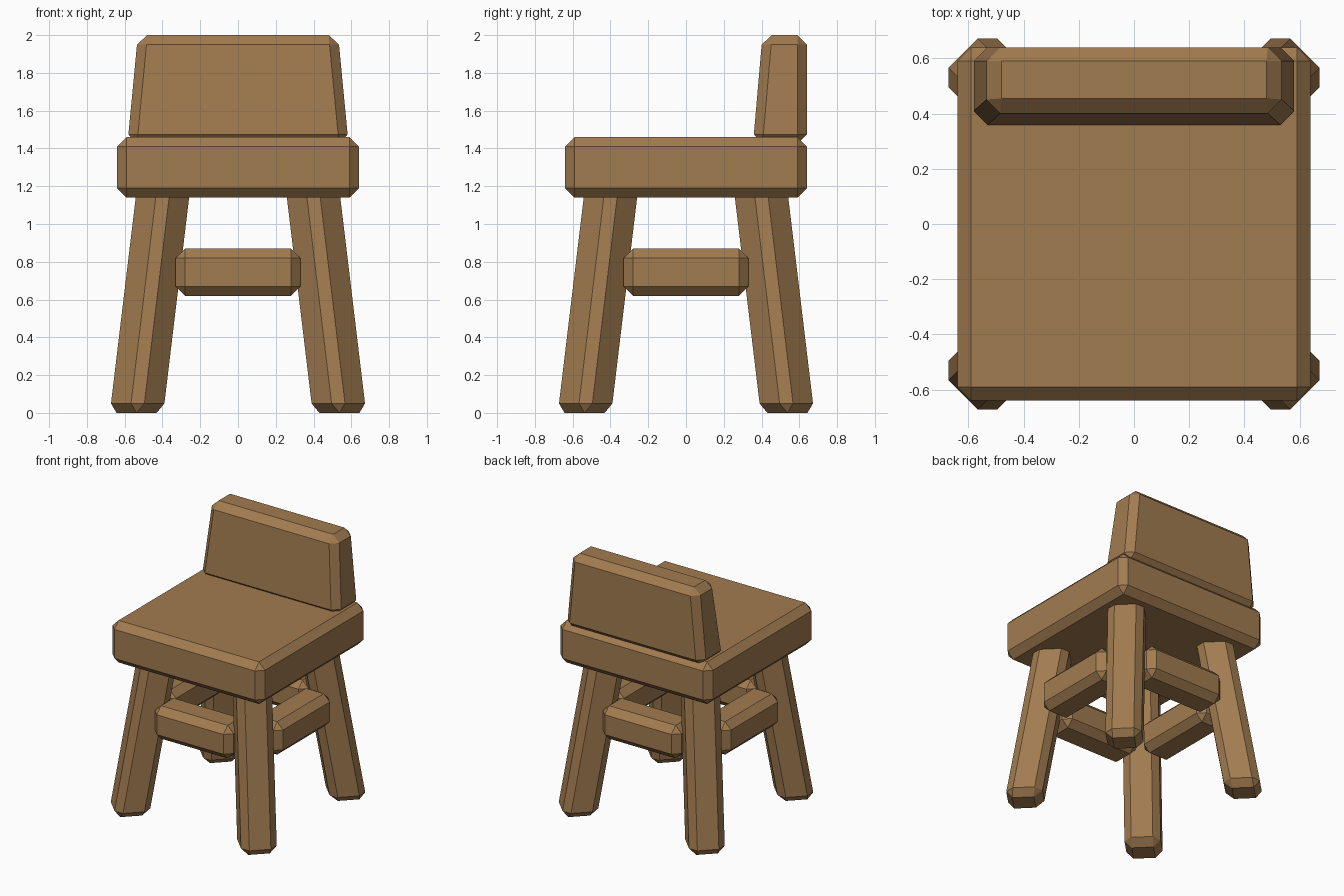
import bpy, bmesh
from math import pi
from mathutils import Matrix, Vector

if "Cube" in bpy.data.objects:
    bpy.data.objects.remove(bpy.data.objects["Cube"])

wood = bpy.data.materials.new("wood")
wood.diffuse_color = (0.36, 0.2, 0.08, 1)
wood.use_nodes = True
wood.node_tree.nodes["Principled BSDF"].inputs["Base Color"].default_value = wood.diffuse_color
BEVEL = 0.05


def block(name, lo, hi, before=None, after=None):
    """Chamfered box between two corners, reshaped before or after chamfering."""
    lo, hi = Vector(lo), Vector(hi)
    bm = bmesh.new()
    bmesh.ops.create_cube(bm, size=1, matrix=Matrix.LocRotScale((lo + hi) / 2, None, hi - lo))
    if before:
        before(bm)
    bmesh.ops.bevel(bm, geom=bm.edges[:], offset=BEVEL, segments=1, profile=0.5, affect='EDGES')
    if after:
        after(bm)
    bmesh.ops.recalc_face_normals(bm, faces=bm.faces[:])
    me = bpy.data.meshes.new(name)
    bm.to_mesh(me)
    bm.free()
    me.materials.append(wood)
    ob = bpy.data.objects.new(name, me)
    bpy.context.collection.objects.link(ob)
    return ob


# Seat
block("seat", (-0.64, -0.64, 1.14), (0.64, 0.64, 1.46))


# Backrest: narrows upward, rear face stays vertical
def taper(bm):
    for v in bm.verts:
        if v.co.z > 1.7:
            v.co.x *= 0.53 / 0.585
            if v.co.y < 0.5:
                v.co.y = 0.405


block("backrest", (-0.585, 0.355, 1.425), (0.585, 0.64, 2.0), before=taper)

# Splayed legs, turned 45 degrees
for yn, sy in (("front", -1), ("back", 1)):
    for xn, sx in (("left", -1), ("right", 1)):
        def splay(bm):
            bmesh.ops.rotate(bm, verts=bm.verts[:], cent=(0, 0, 0), matrix=Matrix.Rotation(pi / 4, 3, 'Z'))
            for v in bm.verts:
                offset = 0.537 - 0.12 * v.co.z
                v.co.x += sx * offset
                v.co.y += sy * offset

        block(f"{yn}_{xn}_leg", (-0.125, -0.125, 0), (0.125, 0.125, 1.28), after=splay)

# Stretchers between the legs
for i, side in enumerate(("front", "right", "back", "left")):
    bar = block(f"{side}_stretcher", (-0.33, -0.575, 0.62), (0.33, -0.325, 0.87))
    bar.data.transform(Matrix.Rotation(i * pi / 2, 4, 'Z'))
